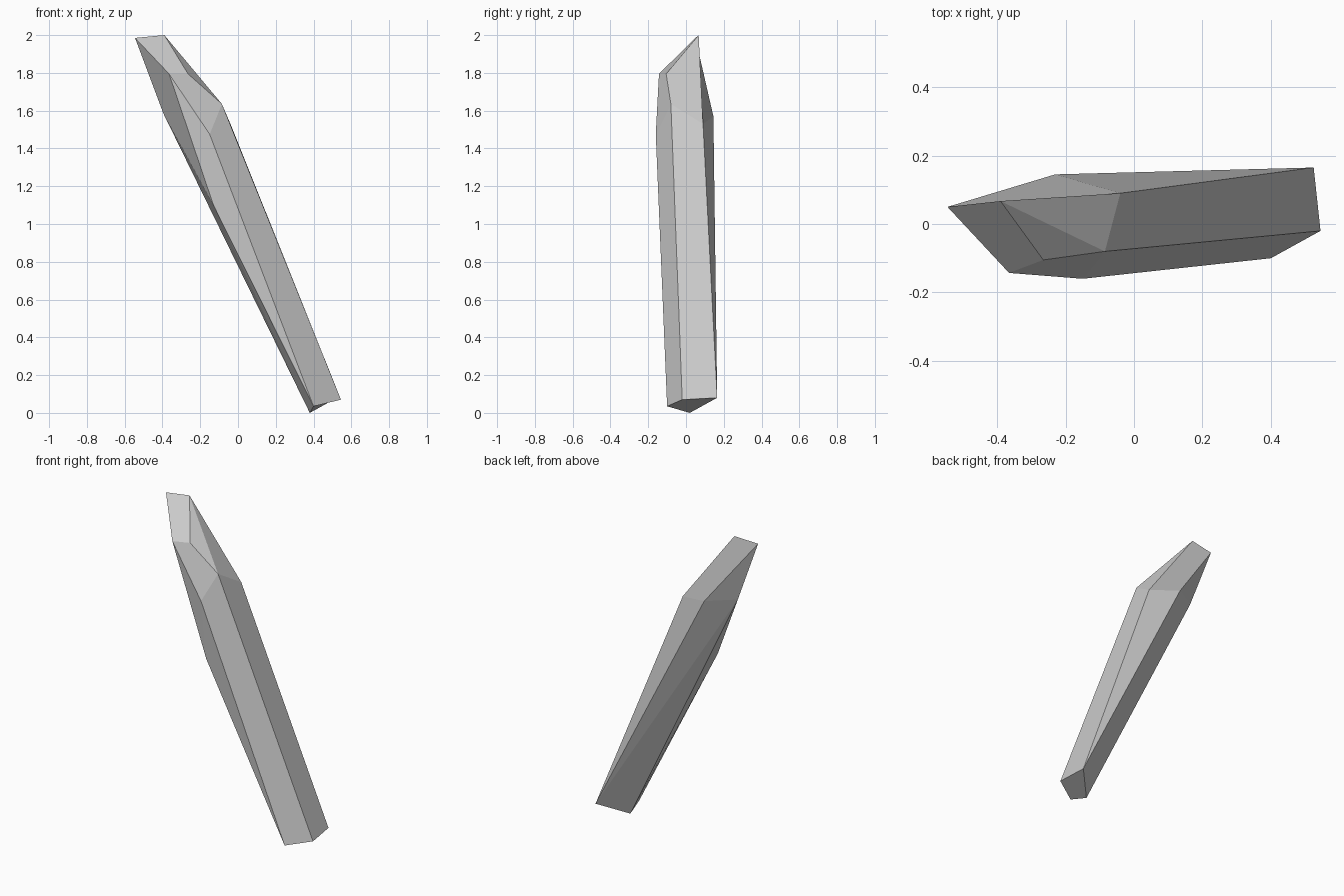
import bpy
import bmesh

default_cube = bpy.data.objects.get("Cube")
if default_cube:
    bpy.data.objects.remove(default_cube, do_unlink=True)


def make_material(name, colour):
    material = bpy.data.materials.new(name)
    material.use_nodes = True
    material.diffuse_color = colour
    shader = material.node_tree.nodes["Principled BSDF"]
    shader.inputs["Base Color"].default_value = colour
    shader.inputs["Roughness"].default_value = 0.8
    return material


# Corners of the leaning shard, keyed by letter
corners = {
    # foot
    "A": (0.40, -0.10, 0.035),
    "B": (0.545, -0.02, 0.07),
    "C": (0.525, 0.165, 0.08),
    "D": (0.38, 0.02, 0),
    # shoulder ring
    "E": (-0.15, -0.16, 1.475),
    "F": (-0.085, -0.08, 1.635),
    "G": (-0.04, 0.09, 1.53),
    "H": (-0.23, 0.145, 1.57),
    "I": (-0.395, 0.04, 1.585),
    "J": (-0.13, -0.135, 1.1),
    # bevelled tip
    "K": (-0.265, -0.105, 1.795),
    "L": (-0.365, -0.143, 1.795),
    "P": (-0.545, 0.05, 1.985),
    "Q": (-0.39, 0.067, 2),
}

# Facets named by the corners they join
tip_facets = ["PQKL", "QFK", "QGF", "PHGQ", "PIH", "PLI"]
shoulder_facets = ["LKFE", "LEJ", "LJI"]
long_facets = ["HCG", "GCBF", "FBAE", "EAJ", "HIC", "IDC", "IJD", "JAD"]
foot_facets = ["ABCD"]


def build_faceted_solid(name, points, facets, material):
    bm = bmesh.new()
    verts = {letter: bm.verts.new(point) for letter, point in points.items()}
    for facet in facets:
        bm.faces.new([verts[letter] for letter in facet])
    bmesh.ops.recalc_face_normals(bm, faces=bm.faces[:])
    mesh = bpy.data.meshes.new(name)
    bm.to_mesh(mesh)
    bm.free()
    mesh.materials.append(material)
    solid = bpy.data.objects.new(name, mesh)
    bpy.context.collection.objects.link(solid)
    return solid


# Flat-shaded stone shard
stone_grey = make_material("stone grey", (0.6, 0.6, 0.6, 1))
build_faceted_solid(
    "stone_shard",
    corners,
    tip_facets + shoulder_facets + long_facets + foot_facets,
    stone_grey,
)
